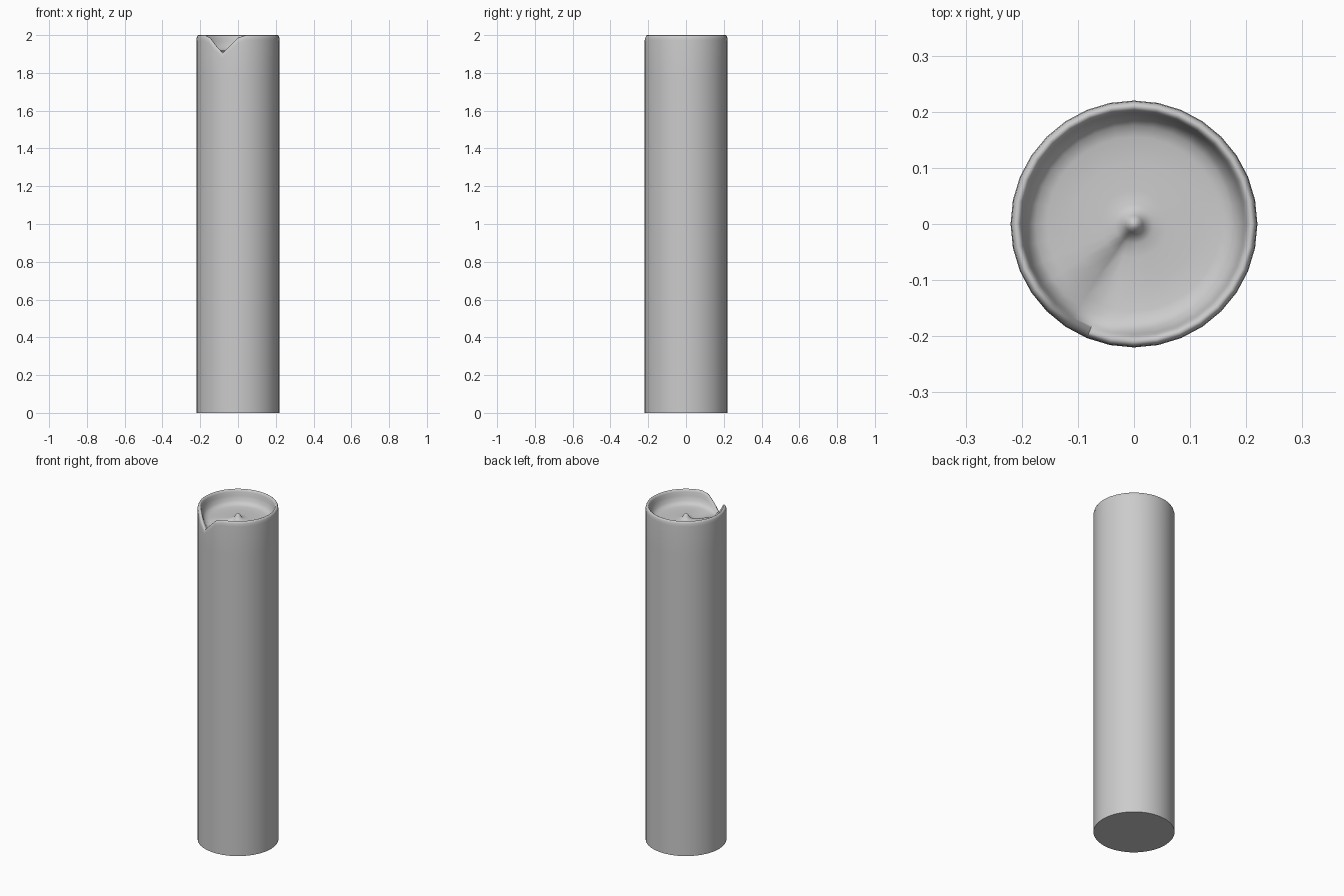
import bpy, bmesh, math

if "Cube" in bpy.data.objects:
    bpy.data.objects.remove(bpy.data.objects["Cube"])

SEGS = 32
# Notch depth by segment distance from its centre (22.5 degrees left of front)
DIP = {0: 0.095, 1: 0.055, 2: 0.014}
NOTCH = 22  # segment index at 247.5 degrees

# Profile: radius, height, share of the notch dip applied
PROFILE = [
    (0.22, 0.0, 0), (0.22, 1.80, 0),
    (0.22, 1.972, 1), (0.2185, 1.988, 1), (0.215, 1.997, 1), (0.21, 2.0, 1),
    (0.204, 1.997, 1), (0.200, 1.986, 0.9), (0.196, 1.965, 0.68),
    (0.188, 1.938, 0.41), (0.175, 1.924, 0.27), (0.155, 1.919, 0.22),
    (0.11, 1.918, 0.2), (0.06, 1.918, 0.18), (0.035, 1.920, 0.12),
    (0.022, 1.926, 0.03), (0.015, 1.938, 0), (0.008, 1.948, 0),
]

# Candle body: lathed rings with a notch pulled down in the rim and pool
bm = bmesh.new()
rings = []
for r, z, w in PROFILE:
    ring = []
    for i in range(SEGS):
        a = 2 * math.pi * i / SEGS
        dip = DIP.get(abs(i - NOTCH), 0)
        ring.append(bm.verts.new((r * math.cos(a), r * math.sin(a), z - w * dip)))
    rings.append(ring)
for lo, hi in zip(rings, rings[1:]):
    for i in range(SEGS):
        j = (i + 1) % SEGS
        bm.faces.new((lo[i], lo[j], hi[j], hi[i]))

# Flat base and rounded wick stub tip
bm.faces.new(rings[0][::-1])
tip = bm.verts.new((0, 0, 1.951))
for i in range(SEGS):
    bm.faces.new((rings[-1][i], rings[-1][(i + 1) % SEGS], tip))
bmesh.ops.recalc_face_normals(bm, faces=bm.faces)

mesh = bpy.data.meshes.new("candle")
bm.to_mesh(mesh)
bm.free()
candle = bpy.data.objects.new("candle", mesh)
bpy.context.collection.objects.link(candle)
bpy.context.view_layer.objects.active = candle
candle.select_set(True)
bpy.ops.object.shade_smooth_by_angle(angle=math.radians(60))
